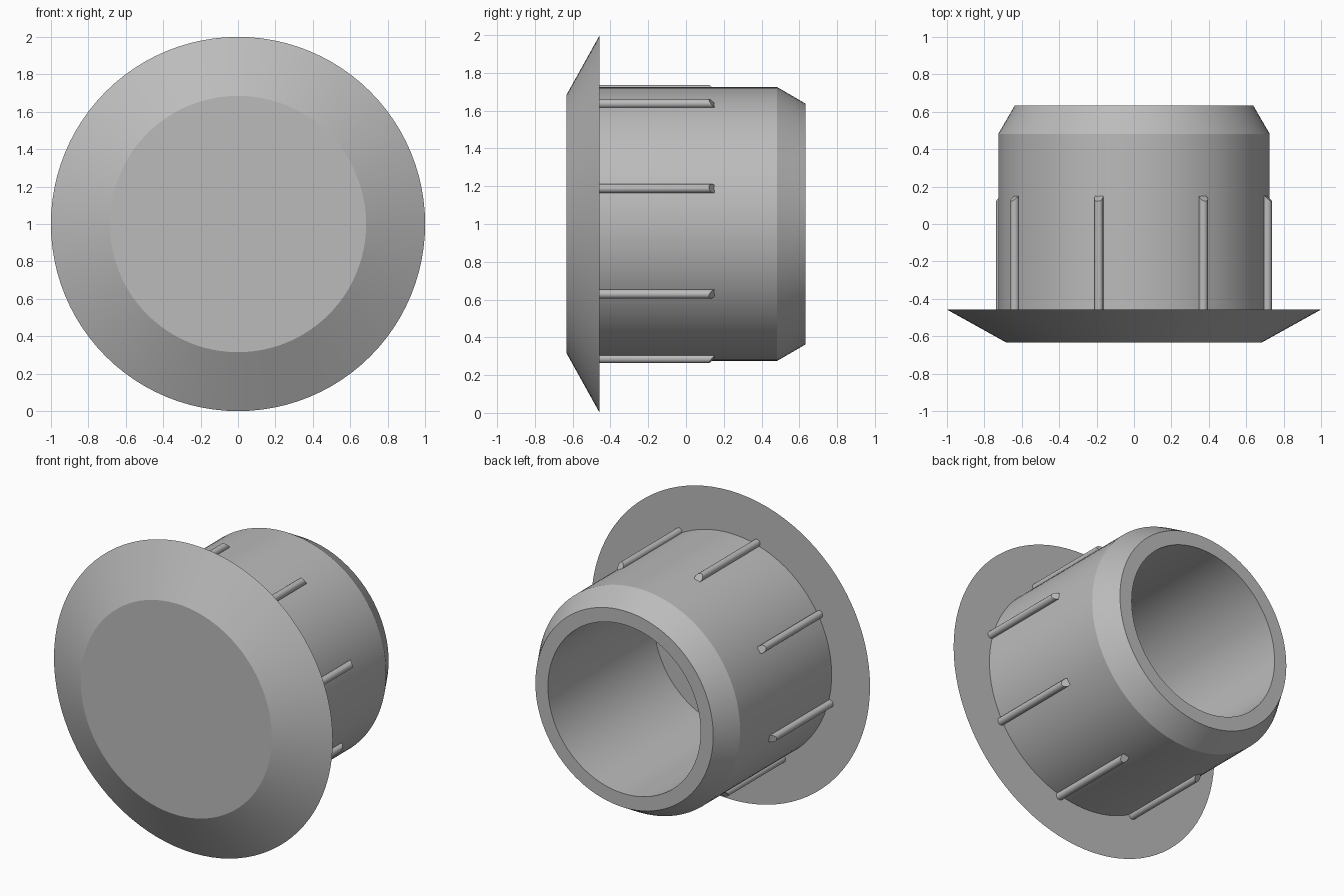
import bpy, bmesh
from math import pi, cos, sin, radians
from mathutils import Matrix, Vector

if "Cube" in bpy.data.objects:
    bpy.data.objects.remove(bpy.data.objects["Cube"], do_unlink=True)

grey = bpy.data.materials.new("plain grey")
grey.use_nodes = True
colour = (0.5, 0.5, 0.5, 1)
grey.diffuse_color = colour
grey.node_tree.nodes["Principled BSDF"].inputs["Base Color"].default_value = colour

AXIS_Z = 1.0
FLANGE_Y = -0.457
WALL_R = 0.725


def finish(bm, name, angle):
    bmesh.ops.recalc_face_normals(bm, faces=bm.faces)
    mesh = bpy.data.meshes.new(name)
    bm.to_mesh(mesh)
    bm.free()
    mesh.materials.append(grey)
    obj = bpy.data.objects.new(name, mesh)
    bpy.context.collection.objects.link(obj)
    bpy.ops.object.select_all(action='DESELECT')
    obj.select_set(True)
    bpy.context.view_layer.objects.active = obj
    bpy.ops.object.shade_smooth_by_angle(angle=radians(angle))
    return obj


# Plug body: flange cap and hollow sleeve, lathed around the y axis
def lathe(name, profile, segments=96):
    bm = bmesh.new()
    rings = []
    for r, y in profile:
        rings.append([bm.verts.new((r * cos(2 * pi * i / segments), y,
                                    AXIS_Z + r * sin(2 * pi * i / segments)))
                      for i in range(segments)])
    for a, b in zip(rings, rings[1:]):
        for i in range(segments):
            j = (i + 1) % segments
            bm.faces.new((a[i], a[j], b[j], b[i]))
    bm.faces.new(rings[0])
    bm.faces.new(rings[-1])
    return finish(bm, name, 20)


lathe("plug_body", [
    (0.685, -0.632), (1.0, FLANGE_Y), (WALL_R, FLANGE_Y),
    (WALL_R, 0.482), (0.638, 0.632), (0.548, 0.632), (0.548, FLANGE_Y),
])


# Grip ribs: thin round bars with a slanted lead-in at the rear end
def rib(name, angle, radius=0.024, centre=0.737, sides=20):
    bm = bmesh.new()
    front, back = [], []
    for i in range(sides):
        t = 2 * pi * i / sides
        x, z = centre + radius * cos(t), radius * sin(t)
        front.append(bm.verts.new((x, FLANGE_Y, z)))
        back.append(bm.verts.new((x, 0.152 - max(0, x - WALL_R) * 0.85, z)))
    for i in range(sides):
        j = (i + 1) % sides
        bm.faces.new((front[i], front[j], back[j], back[i]))
    bm.faces.new(front)
    bm.faces.new(back)
    turn = Matrix.Rotation(-angle, 4, 'Y')
    bm.transform(Matrix.Translation(Vector((0, 0, AXIS_Z))) @ turn)
    return finish(bm, name, 30)


for k in range(8):
    rib(f"grip_rib_{k + 1}", radians(14.8 + 45 * k))
